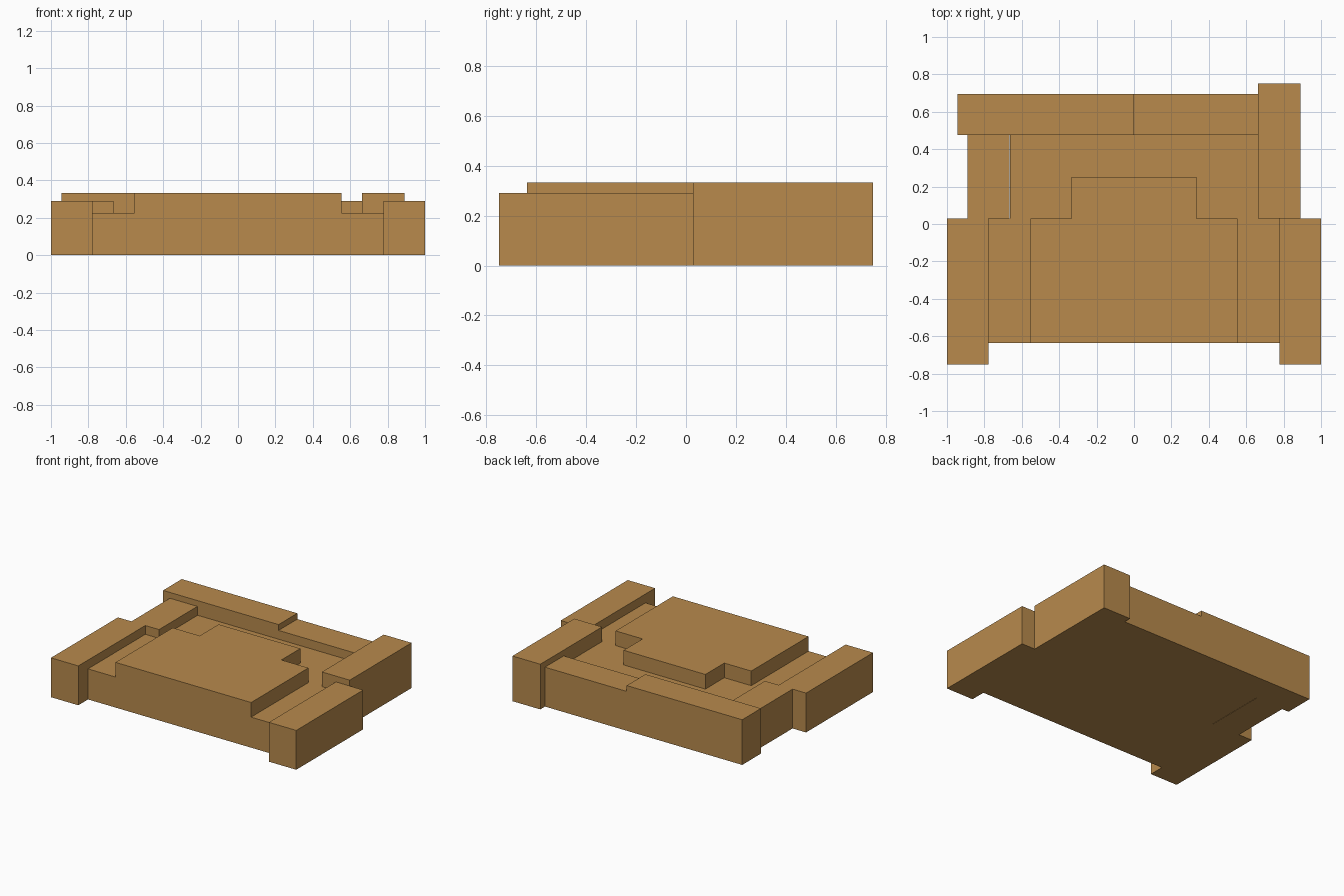
import bpy
import bmesh

cube = bpy.data.objects.get("Cube")
if cube:
    bpy.data.objects.remove(cube, do_unlink=True)

# One flat wood colour
wood = bpy.data.materials.new("warm_wood")
wood.use_nodes = True
colour = (0.48, 0.255, 0.073, 1.0)
wood.diffuse_color = colour
bsdf = next(n for n in wood.node_tree.nodes if n.type == 'BSDF_PRINCIPLED')
bsdf.inputs["Base Color"].default_value = colour
bsdf.inputs["Roughness"].default_value = 0.8


def slab(name, outline, z0, z1):
    """Extrude a flat outline from z0 up to z1."""
    bm = bmesh.new()
    face = bm.faces.new([bm.verts.new((x, y, z0)) for x, y in outline])
    grown = bmesh.ops.extrude_face_region(bm, geom=[face], use_keep_orig=True)
    top = [v for v in grown["geom"] if isinstance(v, bmesh.types.BMVert)]
    bmesh.ops.translate(bm, verts=top, vec=(0, 0, z1 - z0))
    bmesh.ops.recalc_face_normals(bm, faces=bm.faces)
    mesh = bpy.data.meshes.new(name)
    bm.to_mesh(mesh)
    bm.free()
    mesh.materials.append(wood)
    obj = bpy.data.objects.new(name, mesh)
    bpy.context.collection.objects.link(obj)
    return obj


def block(name, x0, x1, y0, y1, z1):
    """Rectangular block standing on the ground."""
    return slab(name, [(x0, y0), (x1, y0), (x1, y1), (x0, y1)], 0, z1)


def mirrored(half):
    """Complete a right-hand outline with its reflection across x = 0."""
    return half + [(-x, y) for x, y in reversed(half)]


FLOOR, LOW, HIGH = 0.225, 0.29, 0.333   # the three top levels
FRONT, MID, INNER = -0.637, 0.03, 0.477  # main y lines

# Sunken floor, narrower towards the back
slab("base_floor", mirrored([(0.777, FRONT), (0.777, MID), (0.663, MID), (0.663, INNER)]), 0, FLOOR)

# Raised T-shaped platform, flush with the front of the floor
slab("raised_platform", mirrored([(0.553, FRONT), (0.553, MID), (0.333, MID), (0.333, 0.25)]), FLOOR, HIGH)

# Front side arms
for side, x0, x1 in (("right", -1.0, -0.777), ("left", 0.777, 1.0)):
    block(f"front_{side}_arm", x0, x1, -0.75, MID, LOW)

# Rear side walls, different on each side
block("rear_right_wall", -0.89, -0.665, MID, INNER, LOW)
block("rear_left_wall", 0.663, 0.89, MID, 0.75, HIGH)

# Back wall in two heights
block("back_wall_high", -0.945, -0.003, INNER, 0.695, HIGH)
block("back_wall_low", -0.003, 0.663, INNER, 0.695, LOW)
